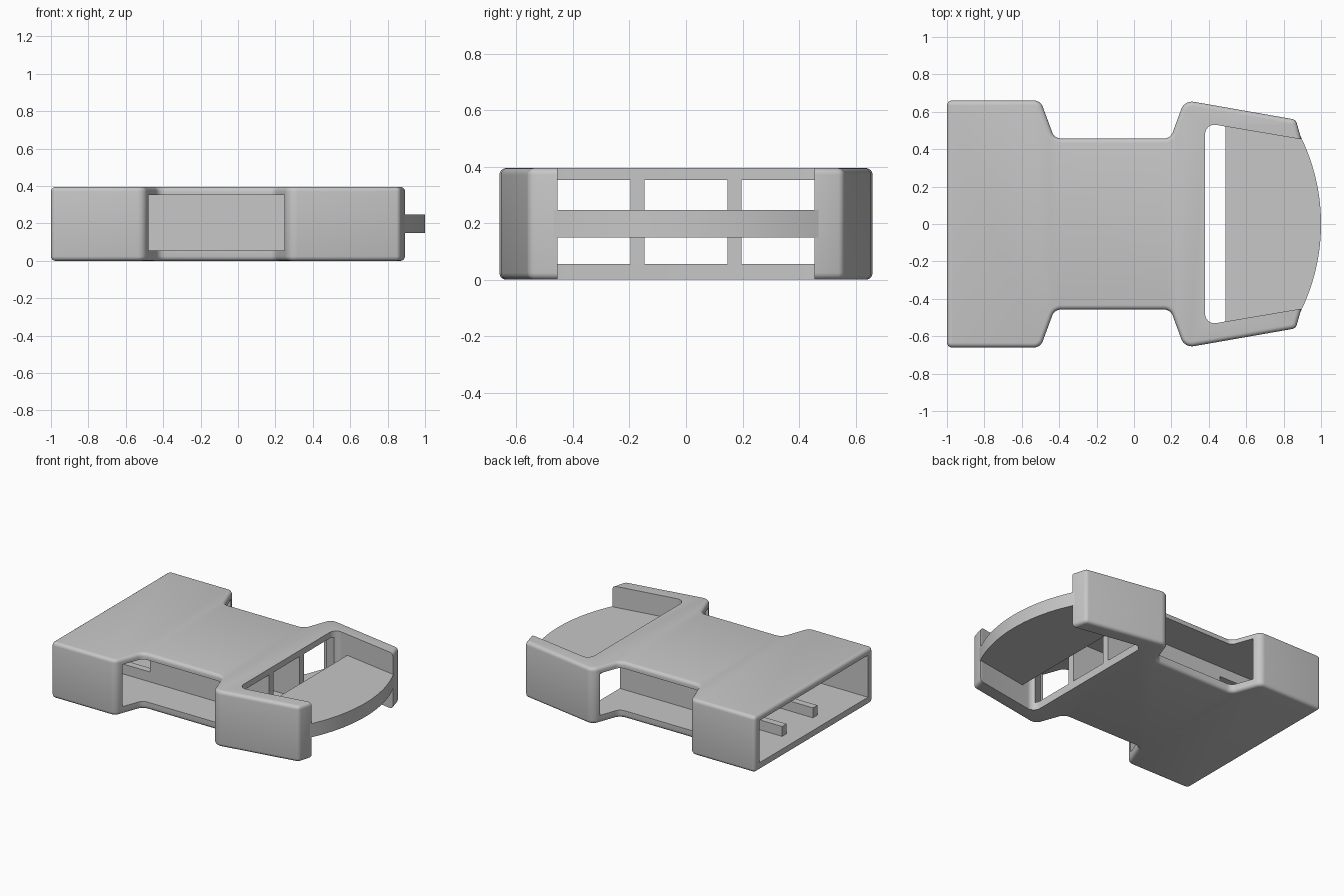
import bpy, bmesh, math
from mathutils import Vector

if "Cube" in bpy.data.objects:
    bpy.data.objects.remove(bpy.data.objects["Cube"], do_unlink=True)

HEIGHT = 0.395
FLOOR, CEILING = 0.055, 0.352
SLOT_X = 0.38          # edge of the shell at the strap slot

grey = bpy.data.materials.new("light grey plastic")
grey.use_nodes = True
grey.diffuse_color = (0.57, 0.57, 0.57, 1)
grey.node_tree.nodes["Principled BSDF"].inputs["Base Color"].default_value = grey.diffuse_color


def mirrored(half):
    """Close a half outline (x, y, radius) by reflecting it across y = 0."""
    return half + [(x, -y, r) for x, y, r in reversed(half)]


def rounded(corners, steps=6):
    """Outline whose corners are filleted by their given radius."""
    pts = []
    for i, (x, y, r) in enumerate(corners):
        p = Vector((x, y))
        if r == 0:
            pts.append(p)
            continue
        a = (Vector(corners[i - 1][:2]) - p).normalized()
        b = (Vector(corners[(i + 1) % len(corners)][:2]) - p).normalized()
        half = a.angle(b) / 2
        centre = p + (a + b).normalized() * (r / math.sin(half))
        start = (p + a * (r / math.tan(half)) - centre).normalized()
        end = (p + b * (r / math.tan(half)) - centre).normalized()
        pts += [centre + start.lerp(end, k / steps).normalized() * r
                for k in range(steps + 1)]
    return pts


def prism(name, pts, z0, z1, rim=0.0):
    """Extrude an outline, optionally rounding its top and bottom rims."""
    bm = bmesh.new()
    face = bm.faces.new([bm.verts.new((p[0], p[1], z0)) for p in pts])
    up = bmesh.ops.extrude_face_region(bm, geom=[face])["geom"]
    bmesh.ops.translate(bm, vec=(0, 0, z1 - z0),
                        verts=[g for g in up if isinstance(g, bmesh.types.BMVert)])
    # Extrusion leaves the starting cap in place only when it is a lone face
    if not any(all(abs(v.co.z - z0) < 1e-6 for v in f.verts) for f in bm.faces):
        bmesh.ops.holes_fill(bm, edges=[e for e in bm.edges if e.is_boundary])
    bmesh.ops.recalc_face_normals(bm, faces=bm.faces)
    if rim:
        edges = [e for e in bm.edges if abs(e.verts[0].co.z - e.verts[1].co.z) < 1e-5]
        bmesh.ops.bevel(bm, geom=edges, offset=rim, segments=4, profile=0.5,
                        affect='EDGES', clamp_overlap=False)
    mesh = bpy.data.meshes.new(name)
    bm.to_mesh(mesh)
    bm.free()
    mesh.materials.append(grey)
    obj = bpy.data.objects.new(name, mesh)
    bpy.context.collection.objects.link(obj)
    return obj


def cut(target, cutter):
    """Subtract the cutter and discard it."""
    cutter.hide_render = True
    bpy.context.view_layer.objects.active = target
    mod = target.modifiers.new("cut", 'BOOLEAN')
    mod.operation, mod.solver, mod.object = 'DIFFERENCE', 'EXACT', cutter
    bpy.ops.object.modifier_apply(modifier=mod.name)
    bpy.data.objects.remove(cutter, do_unlink=True)


# Shell: waisted outline with two arms at the strap end
shell = prism("buckle_shell", rounded(mirrored([
    (-1, 0.66, 0.026), (-0.5, 0.66, 0.05), (-0.425, 0.457, 0.05),
    (0.195, 0.457, 0.05), (0.27, 0.662, 0.06), (0.865, 0.558, 0.03),
    (0.893, 0.46, 0)])), 0, HEIGHT, 0.024)

# Strap slot, open between the arms
cut(shell, prism("slot_cutter", rounded(mirrored([
    (SLOT_X, 0.54, 0.05), (0.88, 0.455, 0), (1.1, 0.455, 0)])), -0.1, HEIGHT + 0.1))

# Hollow interior, breaking through the waist to form the side windows
cut(shell, prism("cavity_cutter", rounded(mirrored([
    (-1.1, 0.605, 0), (0.27, 0.605, 0), (SLOT_X + 0.03, 0.5, 0)])), FLOOR, CEILING))

# Curved strap bar between the arms
R = 1.06
limit = math.asin(0.49 / R)
arc = [(1 - R + R * math.cos(a), R * math.sin(a))
       for a in (limit * (k / 16 - 1) for k in range(33))]
strap_bar = prism("strap_bar", [(0.49, -0.54)] + arc + [(0.49, 0.54)], 0.15, 0.247)


# Inner guide walls with low rails reaching toward the open end
def box(name, x0, x1, y0, y1, z0, z1):
    return prism(name, [(x0, y0), (x1, y0), (x1, y1), (x0, y1)], z0, z1)


for side, name in ((1, "left"), (-1, "right")):
    y0, y1 = sorted((side * 0.147, side * 0.197))
    box(name + "_guide_wall", -0.55, SLOT_X, y0, y1, FLOOR - 0.01, CEILING + 0.01)
    box(name + "_floor_rail", -0.89, -0.55, y0, y1, FLOOR - 0.01, FLOOR + 0.07)
    box(name + "_ceiling_rail", -0.89, -0.55, y0, y1, CEILING - 0.07, CEILING + 0.01)

# Smooth the rounded rims, keep hard edges
for obj in (shell, strap_bar):
    bpy.ops.object.select_all(action='DESELECT')
    obj.select_set(True)
    bpy.context.view_layer.objects.active = obj
    bpy.ops.object.shade_smooth_by_angle(angle=math.radians(30))
